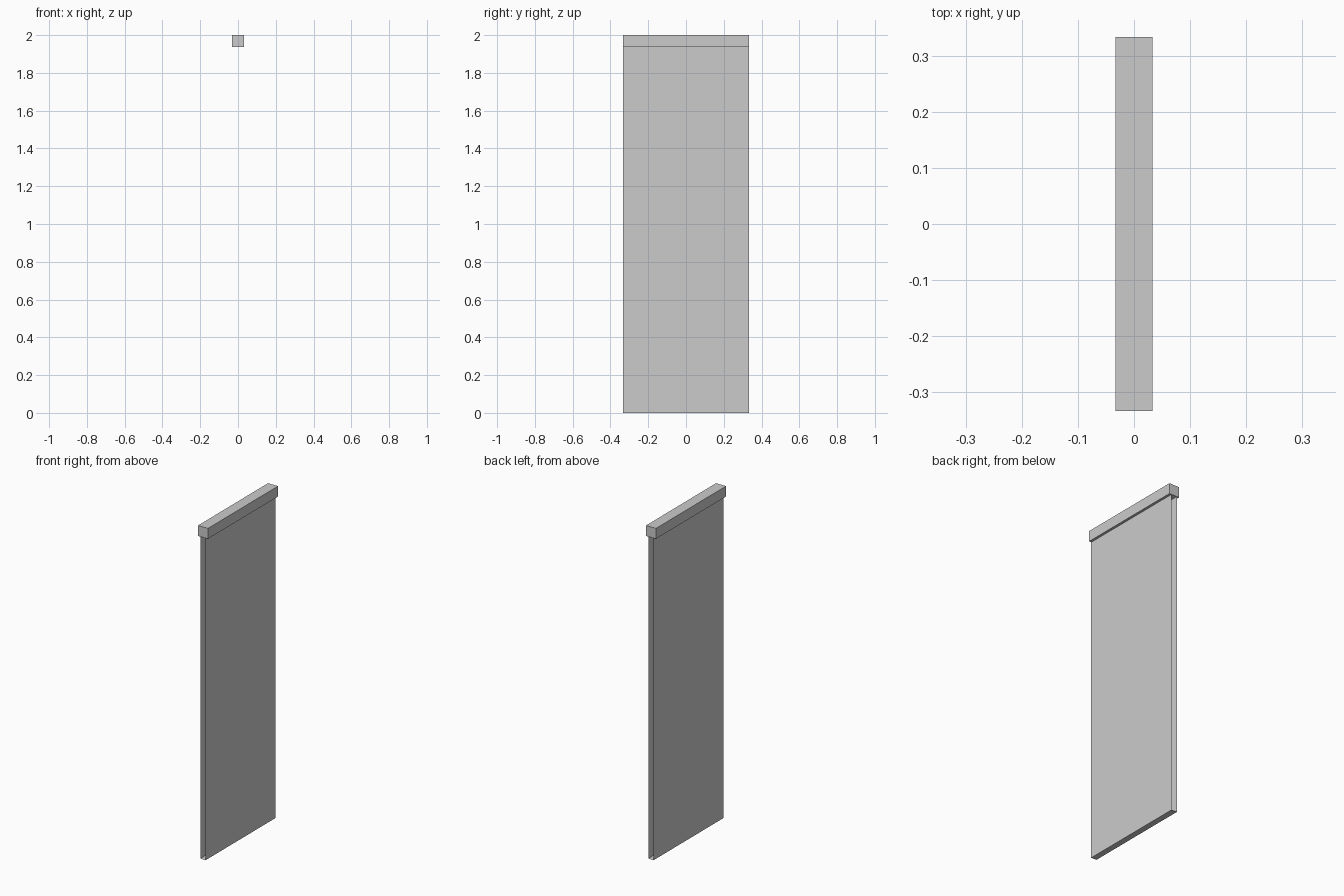
import bpy, bmesh

if "Cube" in bpy.data.objects:
    bpy.data.objects.remove(bpy.data.objects["Cube"])

HALF_Y = 0.333      # half width of the whole piece
RAIL_X = 0.033      # half depth of the top rail
RAIL_Z = 1.937      # underside of the rail
SHEET_X = 0.018     # half gap between the two sheets


def finish(bm, name):
    mesh = bpy.data.meshes.new(name)
    bm.to_mesh(mesh)
    bm.free()
    obj = bpy.data.objects.new(name, mesh)
    bpy.context.collection.objects.link(obj)
    return obj


# Top rail: a solid bar
bm = bmesh.new()
bmesh.ops.create_cube(bm, size=1)
bmesh.ops.scale(bm, vec=(2 * RAIL_X, 2 * HALF_Y, 2 - RAIL_Z), verts=bm.verts)
bmesh.ops.translate(bm, vec=(0, 0, (2 + RAIL_Z) / 2), verts=bm.verts)
finish(bm, "top_rail")

# Hanging sheet: U-shaped profile swept along y, open at both ends
profile = [(-SHEET_X, RAIL_Z), (-SHEET_X, 0), (SHEET_X, 0), (SHEET_X, RAIL_Z)]
bm = bmesh.new()
front = [bm.verts.new((x, -HALF_Y, z)) for x, z in profile]
back = [bm.verts.new((x, HALF_Y, z)) for x, z in profile]
for i in range(len(profile) - 1):
    bm.faces.new((front[i], front[i + 1], back[i + 1], back[i]))
bm.normal_update()
# Make the outside of the fold the front side
if any(f.normal.z > 0.5 for f in bm.faces):
    bmesh.ops.reverse_faces(bm, faces=bm.faces)
finish(bm, "hanging_sheet")
